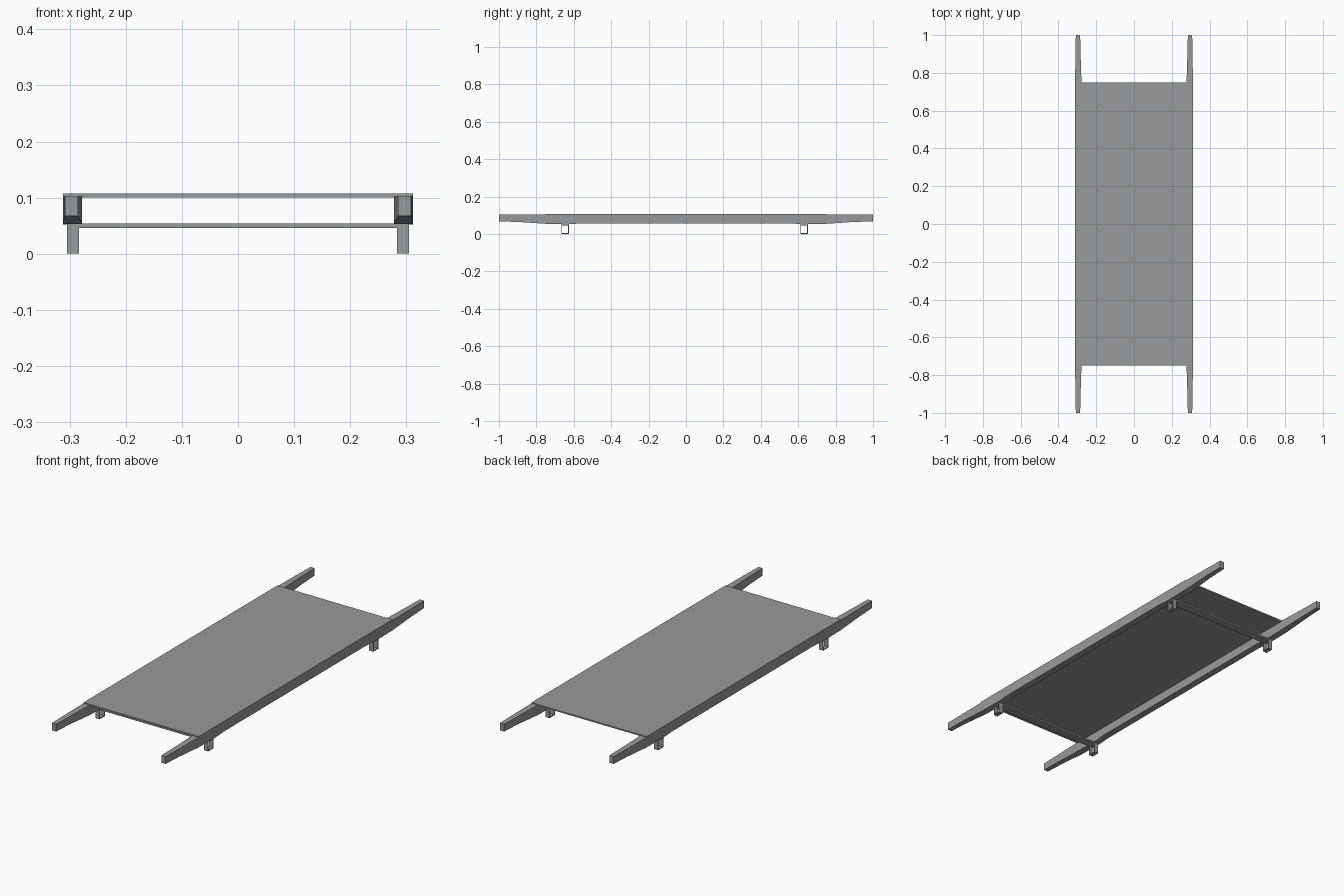
import bpy, bmesh

if "Cube" in bpy.data.objects:
    bpy.data.objects.remove(bpy.data.objects["Cube"], do_unlink=True)

grey = bpy.data.materials.new("plain_grey")
grey.use_nodes = True
grey.diffuse_color = (0.32, 0.32, 0.32, 1)
grey.node_tree.nodes["Principled BSDF"].inputs["Base Color"].default_value = grey.diffuse_color


def finish(name, bm):
    bmesh.ops.recalc_face_normals(bm, faces=bm.faces)
    mesh = bpy.data.meshes.new(name)
    bm.to_mesh(mesh)
    bm.free()
    mesh.materials.append(grey)
    obj = bpy.data.objects.new(name, mesh)
    bpy.context.collection.objects.link(obj)
    return obj


def box(name, x, y, z):
    bm = bmesh.new()
    bmesh.ops.create_cube(bm, size=1)
    for v in bm.verts:
        for i, (lo, hi) in enumerate((x, y, z)):
            v.co[i] = lo if v.co[i] < 0 else hi
    return finish(name, bm)


def pole(name, side):
    # Rectangular sections lofted along y: y, inner x, outer x, bottom, top
    half = [(0.55, 0.278, 0.312, 0.057, 0.105), (0.62, 0.278, 0.312, 0.052, 0.103),
            (0.75, 0.278, 0.312, 0.054, 0.103), (0.9, 0.283, 0.31, 0.064, 0.103),
            (1.0, 0.285, 0.308, 0.067, 0.103)]
    sections = [(-s[0], *s[1:]) for s in reversed(half)] + half
    bm = bmesh.new()
    rings = [[bm.verts.new((side * x, y, z)) for x, z in ((a, lo), (b, lo), (b, hi), (a, hi))]
             for y, a, b, lo, hi in sections]
    for r, s in zip(rings, rings[1:]):
        for i in range(4):
            j = (i + 1) % 4
            bm.faces.new((r[i], r[j], s[j], s[i]))
    bm.faces.new(rings[0])
    bm.faces.new(rings[-1])
    return finish(name, bm)


def foot(name, side, y):
    # Open strap bent into a U, seen through from the side
    w, t, top = 0.02, 0.004, 0.055
    outline = [(-w, top), (-w, 0), (w, 0), (w, top), (w - t, top), (w - t, t), (t - w, t), (t - w, top)]
    bm = bmesh.new()
    face = bm.faces.new([bm.verts.new((side * 0.283, y + a, z)) for a, z in outline])
    new = bmesh.ops.extrude_face_region(bm, geom=[face])["geom"]
    bmesh.ops.translate(bm, vec=(side * 0.022, 0, 0),
                        verts=[g for g in new if isinstance(g, bmesh.types.BMVert)])
    return finish(name, bm)


# Carrying poles with their feet
for side_name, side in (("left", 1), ("right", -1)):
    pole(side_name + "_pole", side)
    for end, y in (("front", -0.646), ("back", 0.631)):
        foot(f"{end}_{side_name}_foot", side, y)

# Cross bars under the poles
for end, y in (("front", -0.646), ("back", 0.631)):
    box(end + "_cross_bar", (-0.305, 0.305), (y - 0.02, y + 0.02), (0.046, 0.054))

# Stretched sheet with side hems folded over the poles
box("sheet", (-0.312, 0.312), (-0.75, 0.75), (0.1, 0.107))
